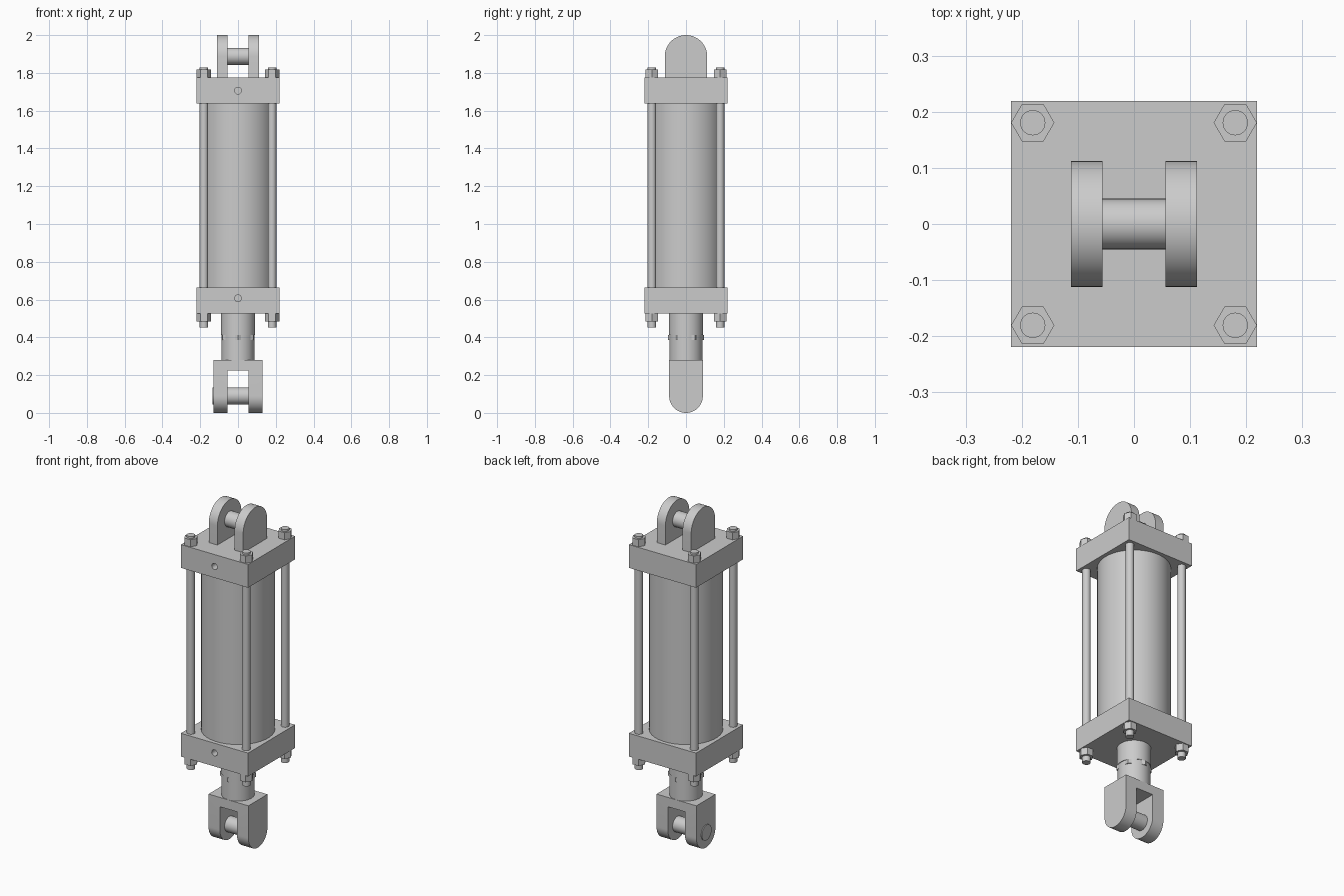
import bpy, bmesh
from math import pi, sin, cos, radians

if "Cube" in bpy.data.objects:
    bpy.data.objects.remove(bpy.data.objects["Cube"])


def finish(bm, name):
    bmesh.ops.recalc_face_normals(bm, faces=bm.faces)
    me = bpy.data.meshes.new(name)
    bm.to_mesh(me)
    bm.free()
    ob = bpy.data.objects.new(name, me)
    bpy.context.collection.objects.link(ob)
    return ob


def smooth(ob):
    bpy.ops.object.select_all(action='DESELECT')
    ob.select_set(True)
    bpy.context.view_layer.objects.active = ob
    bpy.ops.object.shade_smooth_by_angle(angle=radians(30))
    return ob


def prism(name, profile, axis, a, b):
    """Extrude a 2D profile between a and b along the x or z axis."""
    def place(u, v, w):
        return (w, u, v) if axis == 'x' else (u, v, w)
    bm = bmesh.new()
    face = bm.faces.new([bm.verts.new(place(u, v, a)) for u, v in profile])
    ext = bmesh.ops.extrude_face_region(bm, geom=[face])
    verts = [g for g in ext['geom'] if isinstance(g, bmesh.types.BMVert)]
    bmesh.ops.translate(bm, verts=verts, vec=place(0, 0, b - a))
    return smooth(finish(bm, name))


def circle(r, n=48, u=0, v=0):
    return [(u + r * cos(2 * pi * i / n), v + r * sin(2 * pi * i / n)) for i in range(n)]


def rect(hu, v0, v1):
    return [(-hu, v0), (hu, v0), (hu, v1), (-hu, v1)]


def tongue(r, centre, base, sign, n=32):
    """Flat base with a semicircular end, in the yz plane."""
    arc = [(r * cos(pi * i / n), centre + sign * r * sin(pi * i / n)) for i in range(n + 1)]
    return arc + [(-r, base), (r, base)]


def cut(ob, cutter):
    mod = ob.modifiers.new('cut', 'BOOLEAN')
    mod.operation, mod.object, mod.solver = 'DIFFERENCE', cutter, 'EXACT'
    bpy.context.view_layer.objects.active = ob
    bpy.ops.object.modifier_apply(modifier=mod.name)
    bpy.data.objects.remove(cutter)
    smooth(ob)


# End caps, each with a blind port in the front face
for name, z0, z1, zp in (('rod_end_cap', 0.527, 0.664, 0.607), ('blind_end_cap', 1.639, 1.776, 1.706)):
    cap = prism(name, rect(0.219, -0.219, 0.219), 'z', z0, z1)
    drill = prism('port_cutter', circle(0.018, 32), 'z', -0.06, 0.06)
    drill.rotation_euler.x = pi / 2
    drill.location = (0, -0.22, zp)
    cut(cap, drill)

# Barrel
prism('barrel', circle(0.197, 96), 'z', 0.664, 1.639)

# Tie rods with hex nuts at both ends
for sx in (-1, 1):
    for sy in (-1, 1):
        x, y = 0.1805 * sx, 0.1805 * sy
        prism('tie_rod', circle(0.0225, 32, x, y), 'z', 0.453, 1.829)
        prism('tie_rod_nut_top', circle(0.0385, 6, x, y), 'z', 1.776, 1.818)
        prism('tie_rod_nut_bottom', circle(0.0385, 6, x, y), 'z', 0.485, 0.527)

# Top clevis lugs and pin
for s in (-1, 1):
    prism('top_clevis_lug', tongue(0.112, 1.888, 1.776, 1), 'x', s * 0.056, s * 0.112)
prism('top_clevis_pin', circle(0.045, 48, 0, 1.888), 'x', -0.056, 0.056)

# Piston rod, and a jam nut whose corners stand out from the neck
prism('piston_rod', circle(0.091, 64), 'z', 0.412, 0.527)
prism('jam_nut', [(v, u) for u, v in circle(0.096, 6)], 'z', 0.387, 0.412)

# Rod clevis: neck, slotted fork and pin with a slightly proud end
prism('rod_clevis_neck', circle(0.088, 64), 'z', 0.28, 0.412)
fork = prism('rod_clevis_fork', tongue(0.089, 0.089, 0.28, -1), 'x', -0.13, 0.13)
cut(fork, prism('slot_cutter', rect(0.12, -0.1, 0.225), 'x', -0.056, 0.056))
prism('rod_clevis_pin', circle(0.045, 48, 0, 0.09), 'x', -0.135, 0.056)
